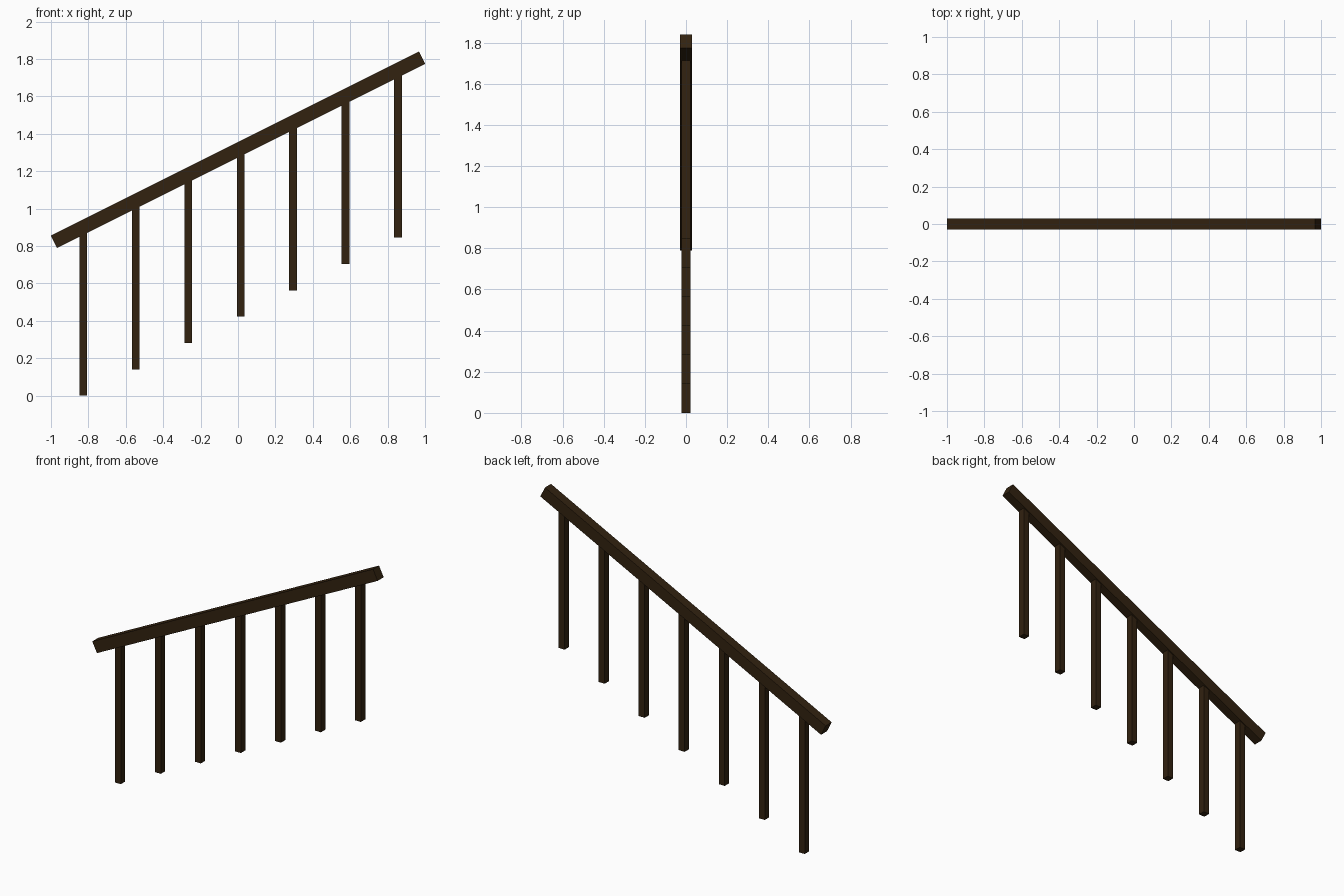
import bpy
import math

if "Cube" in bpy.data.objects:
    bpy.data.objects.remove(bpy.data.objects["Cube"])

wood = bpy.data.materials.new("dark_brown_wood")
wood.diffuse_color = (0.032, 0.016, 0.005, 1.0)
wood.use_nodes = True
wood.node_tree.nodes["Principled BSDF"].inputs["Base Color"].default_value = wood.diffuse_color

SLOPE = 0.5
ANGLE = math.atan(SLOPE)


def box(name, size, centre, tilt=0.0):
    bpy.ops.mesh.primitive_cube_add(size=1, location=centre, rotation=(0, tilt, 0))
    obj = bpy.context.object
    obj.name = name
    obj.scale = size
    bpy.ops.object.transform_apply(location=False, rotation=True, scale=True)
    obj.data.materials.append(wood)
    return obj


# Sloping handrail, rising towards +x
box("handrail", (2.2, 0.06, 0.073), (0, 0, 1.315), -ANGLE)

# Seven upright balusters, stepping up with the rail and ending inside it
HEIGHT = 0.89
STEP = 0.2805
for i in range(7):
    x = -0.827 + i * STEP
    bottom = i * STEP * SLOPE + i * 0.0005
    box(f"baluster_{i + 1}", (0.042, 0.044, HEIGHT), (x, 0, bottom + HEIGHT / 2))
